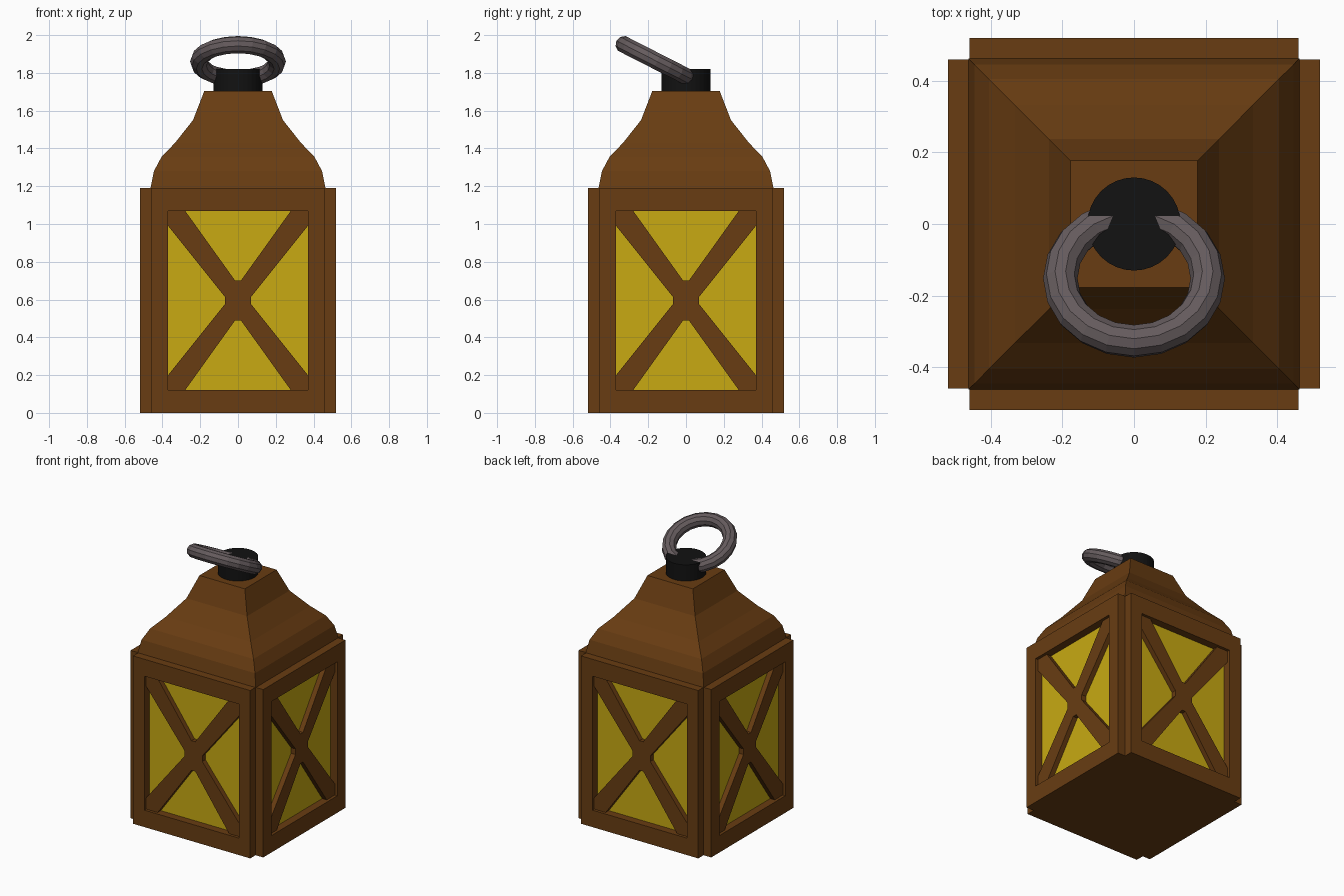
import bpy, bmesh, math
from mathutils import Matrix

if "Cube" in bpy.data.objects:
    bpy.data.objects.remove(bpy.data.objects["Cube"])


def material(name, rgb):
    m = bpy.data.materials.new(name)
    m.diffuse_color = (*rgb, 1)
    m.use_nodes = True
    m.node_tree.nodes["Principled BSDF"].inputs["Base Color"].default_value = m.diffuse_color
    return m


WOOD = material("brown wood", (0.14, 0.046, 0.006))
GLASS = material("yellow glass", (0.58, 0.40, 0.006))
BLACK = material("black cap", (0.006, 0.006, 0.006))
METAL = material("grey metal", (0.13, 0.105, 0.11))


def finish(bm, name, mat, turn=0):
    """Turn the mesh about z and store it as a named object."""
    bmesh.ops.recalc_face_normals(bm, faces=bm.faces)
    bm.transform(Matrix.Rotation(turn, 4, 'Z'))
    me = bpy.data.meshes.new(name)
    bm.to_mesh(me)
    bm.free()
    me.materials.append(mat)
    ob = bpy.data.objects.new(name, me)
    bpy.context.collection.objects.link(ob)
    return ob


def loft(name, mat, rings):
    """Skin closed rings of equal length and cap both ends."""
    bm = bmesh.new()
    rows = [[bm.verts.new(p) for p in r] for r in rings]
    n = len(rows[0])
    for a, b in zip(rows, rows[1:]):
        for i in range(n):
            bm.faces.new((a[i], a[(i + 1) % n], b[(i + 1) % n], b[i]))
    bm.faces.new(rows[0])
    bm.faces.new(rows[-1])
    return finish(bm, name, mat)


def square(h, z):
    return [(-h, -h, z), (h, -h, z), (h, h, z), (-h, h, z)]


W, H, D0, D1 = 0.46, 1.19, 0.46, 0.52      # panel half width, height, depths
OX, OZ0, OZ1, MID = 0.37, 0.12, 1.07, 0.595  # window opening

# Inner body and curved pyramid roof
loft("body_core", WOOD, [square(W, 0), square(W, H)])
loft("roof", WOOD, [square(h, z) for h, z in (
    (0.463, 1.19), (0.445, 1.28), (0.405, 1.355), (0.333, 1.43),
    (0.238, 1.55), (0.178, 1.705))])


def rect(x, z0, z1, y):
    return [(-x, -y, z0), (x, -y, z0), (x, -y, z1), (-x, -y, z1)]


def frame(name, turn):
    bm = bmesh.new()
    loops = [rect(W, 0, H, D0), rect(W, 0, H, D1),
             rect(OX, OZ0, OZ1, D1), rect(OX, OZ0, OZ1, D0)]
    rows = [[bm.verts.new(p) for p in r] for r in loops]
    for k in range(4):
        a, b = rows[k], rows[(k + 1) % 4]
        for i in range(4):
            j = (i + 1) % 4
            bm.faces.new((a[i], a[j], b[j], b[i]))
    finish(bm, name, WOOD, turn)


def cross_brace(name, turn):
    # Quarter outline of the X, mirrored round the window centre
    hz = OZ1 - MID
    q = [(0.07, 0.02), (OX, 0.395), (OX, hz), (0.28, hz), (0.015, 0.105)]
    pts = q + [(-x, z) for x, z in reversed(q)]
    pts += [(-x, -z) for x, z in q] + [(x, -z) for x, z in reversed(q)]
    bm = bmesh.new()
    f = bm.faces.new([bm.verts.new((x, -D0, MID + z)) for x, z in pts])
    ext = bmesh.ops.extrude_face_region(bm, geom=[f])
    for v in ext["geom"]:
        if isinstance(v, bmesh.types.BMVert):
            v.co.y = -0.50
    finish(bm, name, WOOD, turn)


def pane(name, turn):
    bm = bmesh.new()
    bm.faces.new([bm.verts.new(p) for p in rect(OX, OZ0, OZ1, D0 + 0.005)])
    bm.normal_update()
    if bm.faces[:][0].normal.y > 0:
        bmesh.ops.reverse_faces(bm, faces=bm.faces[:])
    finish(bm, name, GLASS, turn)


# Four identical sides
for i, side in enumerate(("front", "right", "back", "left")):
    turn = i * math.pi / 2
    frame(side + "_frame", turn)
    cross_brace(side + "_cross_brace", turn)
    pane(side + "_glass", turn)

# Round cap on the roof
N = 32
loft("top_cap", BLACK, [[(0.13 * math.cos(2 * math.pi * i / N),
                          0.13 * math.sin(2 * math.pi * i / N), z)
                         for i in range(N)] for z in (1.70, 1.82)])

# Tilted carrying ring
bpy.ops.mesh.primitive_torus_add(
    major_radius=0.197, minor_radius=0.046, major_segments=20, minor_segments=10,
    location=(0, -0.152, 1.86), rotation=(math.radians(-27), 0, 0))
ring = bpy.context.object
ring.name = "carrying_ring"
ring.scale.x = 1.045
ring.data.materials.append(METAL)
